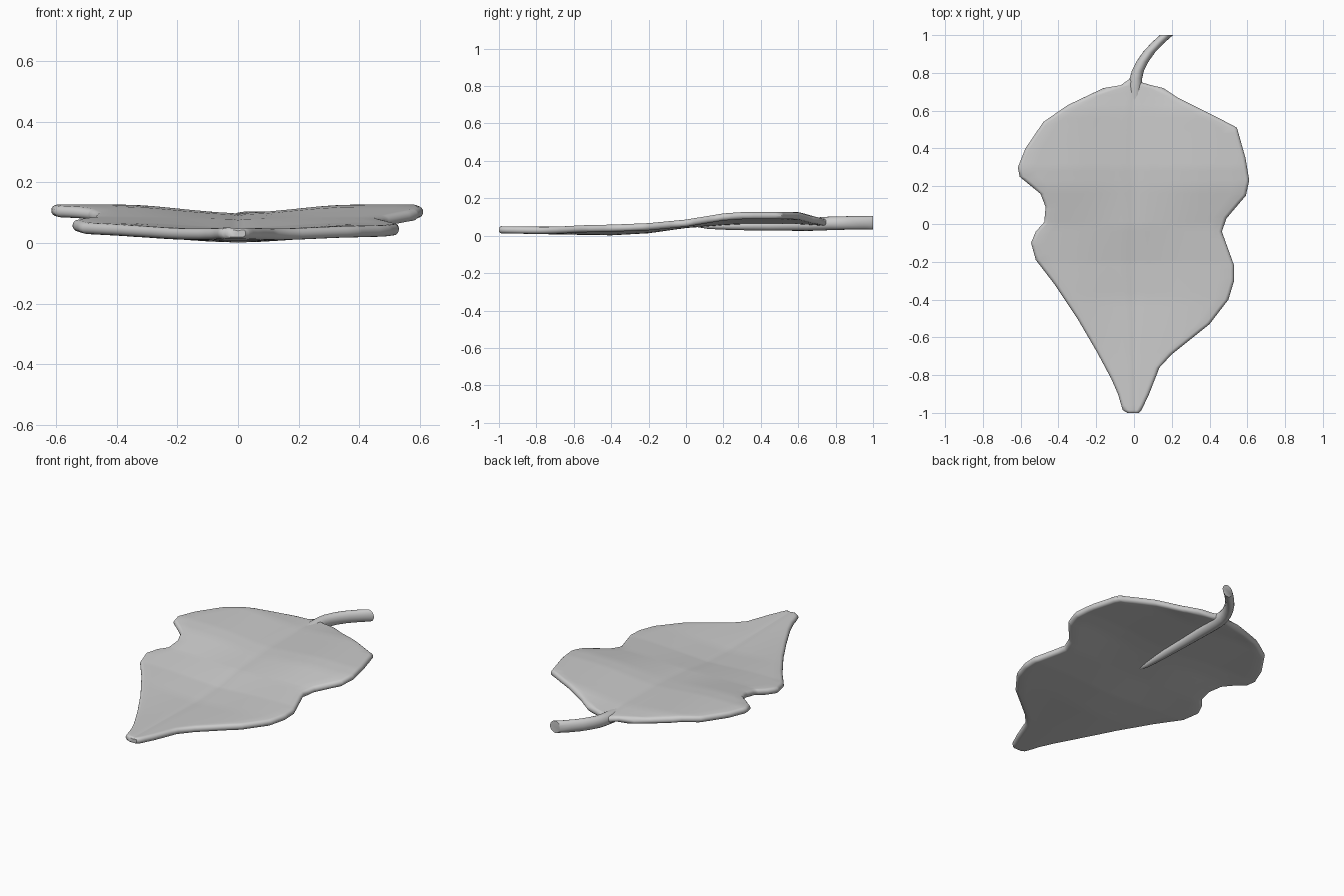
import bpy, bmesh, math

if "Cube" in bpy.data.objects:
    bpy.data.objects.remove(bpy.data.objects["Cube"])

# Outline of the blade as (y, x), and height profiles as (y, z)
LEFT = [(-1, -.035), (-.985, -.06), (-.9, -.085), (-.82, -.12), (-.68, -.195), (-.5, -.3), (-.32, -.42),
        (-.19, -.52), (-.1, -.545), (-.04, -.52), (.01, -.475), (.09, -.468), (.16, -.495),
        (.25, -.605), (.3, -.615), (.4, -.575), (.54, -.48), (.63, -.35), (.72, -.16),
        (.735, -.07), (.77, -.02)]
RIGHT = [(-1, .025), (-.985, .04), (-.9, .08), (-.76, .135), (-.69, .2), (-.53, .4), (-.4, .5), (-.3, .53),
         (-.22, .53), (-.04, .465), (.03, .49), (.15, .592), (.23, .61), (.35, .59),
         (.51, .545), (.56, .45), (.67, .23), (.72, .155), (.735, .09), (.75, .04), (.77, .03)]
MID_Z = [(-1, .032), (-.7, .026), (-.4, .021), (-.2, .032), (0, .06), (.2, .075), (.3, .08), (.6, .08), (.77, .07)]
EDGE_Z = [(-1, .032), (-.7, .034), (-.4, .04), (-.2, .048), (0, .067), (.2, .1), (.3, .107), (.6, .107), (.77, .08)]
HALF_THICK, RIM = .019, .018


def lerp(table, y):
    for (a, p), (b, q) in zip(table, table[1:]):
        if y <= b:
            return p + (q - p) * max(0, (y - a) / (b - a))
    return table[-1][1]


def smooth(t):
    t = max(0, min(1, t))
    return t * t * (3 - 2 * t)


def loft(name, rings):
    """Skin matching closed rings and cap both ends."""
    bm = bmesh.new()
    vs = [[bm.verts.new(p) for p in r] for r in rings]
    n = len(vs[0])
    for a, b in zip(vs, vs[1:]):
        for i in range(n):
            j = (i + 1) % n
            bm.faces.new((a[i], a[j], b[j], b[i]))
    bm.faces.new(vs[0])
    bm.faces.new(vs[-1])
    bmesh.ops.recalc_face_normals(bm, faces=bm.faces[:])
    me = bpy.data.meshes.new(name)
    bm.to_mesh(me)
    bm.free()
    ob = bpy.data.objects.new(name, me)
    bpy.context.collection.objects.link(ob)
    bpy.ops.object.select_all(action='DESELECT')
    ob.select_set(True)
    bpy.context.view_layer.objects.active = ob
    bpy.ops.object.shade_smooth_by_angle(angle=math.radians(45))
    return ob


def half_row(table, y):
    """Points from midline to rim as (x, distance to the rim)."""
    e = lerp(table, y)
    slope = (lerp(table, y + .01) - lerp(table, y - .01)) / .02
    c = 1 / math.sqrt(1 + slope * slope)
    w = abs(e)
    inset = min(RIM / c, w * .6)
    s = 1 if e > 0 else -1
    xs = [f * (w - inset) for f in (0, .04, .15, .3, .45, .6, .75, .88, 1)]
    xs += [w - inset * k for k in (.6, .25, .07, 0)]
    return [(s * x, (w - x) * c) for x in xs]


def blade_ring(y):
    row = half_row(LEFT, y)[::-1] + half_row(RIGHT, y)[1:]
    top, bottom = [], []
    for x, d in row:
        z = lerp(MID_Z, y) + (lerp(EDGE_Z, y) - lerp(MID_Z, y)) * smooth(abs(x) / .38)
        d = min(d, y + 1 + .004) if d > 0 else 0
        h = HALF_THICK * math.sqrt(max(0, 1 - (1 - min(1, d / RIM)) ** 2))
        crease = .004 * math.exp(-abs(x) / .012)
        top.append((x, y, z + h - min(crease, h)))
        bottom.append((x, y, z - h))
    return top + bottom[-2:0:-1]


# Leaf blade: rounded rim, shallow trough and central crease
ys = sorted({round(p[0], 3) for p in LEFT + RIGHT} | {-.996, -.99} |
            {round(-.96 + .04 * i, 3) for i in range(43)})
loft("leaf_blade", [blade_ring(y) for y in ys])

# Stem with a keel fading out under the blade: y, x, z, half width, half height
STEM = [(.02, .01, .058, .006, .006), (.12, .01, .052, .016, .016), (.25, .01, .053, .023, .023),
        (.45, .008, .055, .028, .028), (.65, .006, .059, .035, .033), (.72, .006, .063, .038, .036),
        (.77, .01, .066, .033, .036), (.81, .02, .067, .032, .036), (.86, .045, .068, .032, .036),
        (.91, .08, .068, .033, .036), (.96, .127, .068, .034, .036), (1, .172, .068, .035, .036)]
loft("stem", [[(x + w * math.cos(a), y, z + h * math.sin(a))
               for a in (2 * math.pi * i / 16 for i in range(16))] for y, x, z, w, h in STEM])
